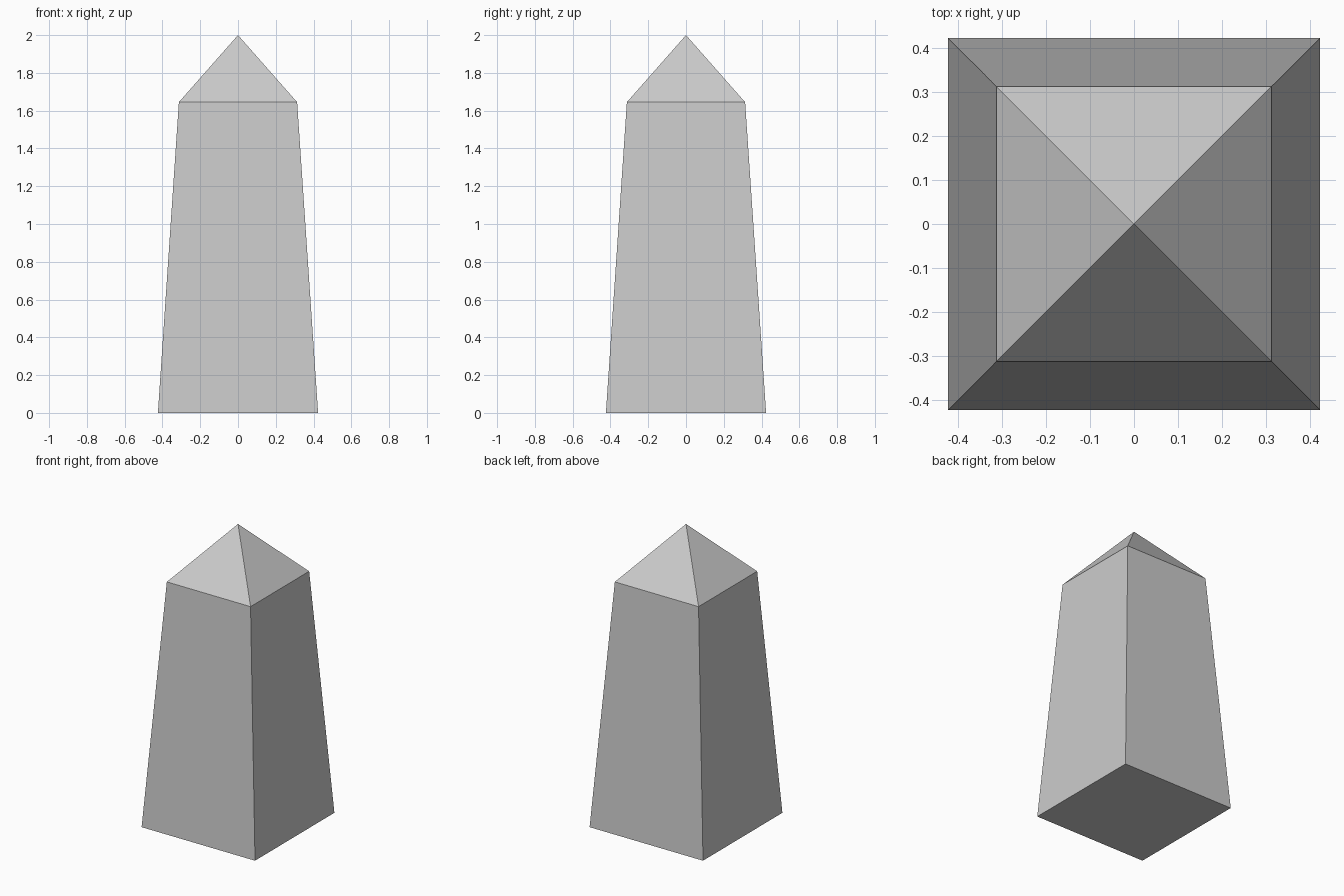
import bpy
import bmesh

if "Cube" in bpy.data.objects:
    bpy.data.objects.remove(bpy.data.objects["Cube"])

BASE, SHOULDER = 0.424, 0.313      # half widths
SHOULDER_Z, TIP_Z = 1.645, 2.0


def square_ring(bm, half, z):
    corners = ((-1, -1), (1, -1), (1, 1), (-1, 1))
    return [bm.verts.new((sx * half, sy * half, z)) for sx, sy in corners]


bm = bmesh.new()
bottom = square_ring(bm, BASE, 0)
top = square_ring(bm, SHOULDER, SHOULDER_Z)
tip = bm.verts.new((0, 0, TIP_Z))

# Flat underside
bm.faces.new(bottom[::-1])

# Tapered shaft sides and pyramid cap
for i in range(4):
    j = (i + 1) % 4
    bm.faces.new((bottom[i], bottom[j], top[j], top[i]))
    bm.faces.new((top[i], top[j], tip))

mesh = bpy.data.meshes.new("obelisk")
bm.to_mesh(mesh)
bm.free()
bpy.context.collection.objects.link(bpy.data.objects.new("obelisk", mesh))
